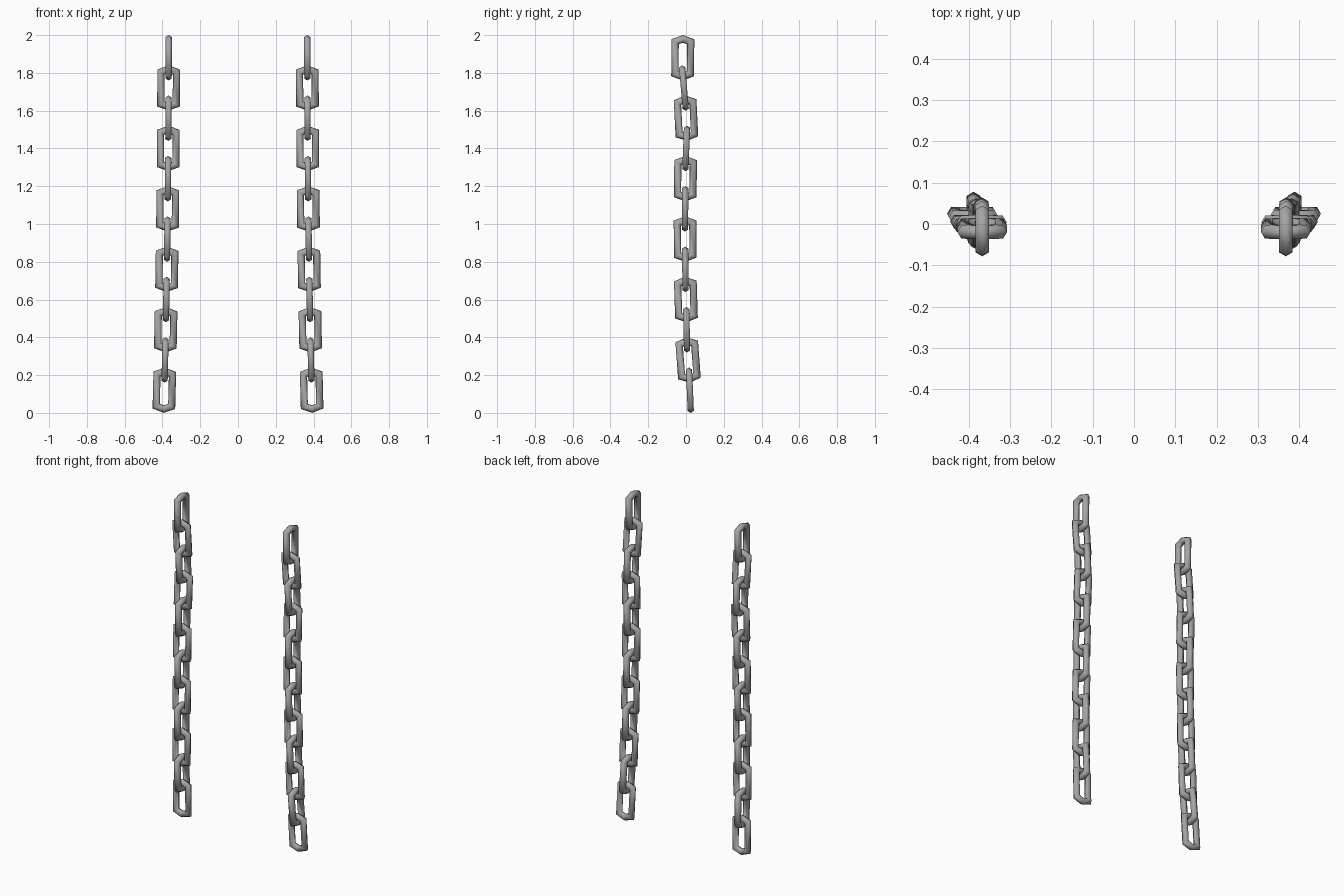
import bpy, bmesh, math
from mathutils import Matrix, Vector

cube = bpy.data.objects.get("Cube")
if cube:
    bpy.data.objects.remove(cube)

STEP = 0.16      # distance between neighbouring links
HALF = 0.12      # half height of a link
TUBE = 0.019     # radius of the rod
SIDES = 6

steel = bpy.data.materials.new("grey steel")
steel.use_nodes = True
grey = (0.38, 0.38, 0.38, 1)
steel.diffuse_color = grey
steel.node_tree.nodes["Principled BSDF"].inputs["Base Color"].default_value = grey


def make_link_mesh():
    """Six-cornered ring of mitred rod, standing in the local xz plane."""
    w, k, tip = 0.041, 0.085, 0.1
    path = [Vector(p) for p in ((0, 0, tip), (w, 0, k), (w, 0, -k),
                                (0, 0, -tip), (-w, 0, -k), (-w, 0, k))]
    across = Vector((0, 1, 0))
    bm = bmesh.new()
    rings = []
    for i, p in enumerate(path):
        before = (path[i - 1] - p).normalized()
        after = (path[(i + 1) % len(path)] - p).normalized()
        outward = -(before + after).normalized()
        miter = 1 / math.sin(before.angle(after) / 2)
        ring = []
        for s in range(SIDES):
            a = math.tau * s / SIDES
            offset = outward * math.cos(a) * miter + across * math.sin(a)
            ring.append(bm.verts.new(p + offset * TUBE))
        rings.append(ring)
    for i, ring in enumerate(rings):
        other = rings[(i + 1) % len(rings)]
        for s in range(SIDES):
            t = (s + 1) % SIDES
            bm.faces.new((ring[s], ring[t], other[t], other[s]))
    bmesh.ops.recalc_face_normals(bm, faces=bm.faces)
    for f in bm.faces:
        f.smooth = True
    mesh = bpy.data.meshes.new("chain_link")
    bm.to_mesh(mesh)
    bm.free()
    mesh.materials.append(steel)
    return mesh


# Sway of the joints in y, from the top down
sway = [-0.016, -0.018, -0.004, 0.004, -0.002, -0.004, -0.005,
        -0.004, -0.003, 0.002, 0.005, 0.017, 0.024]
count = len(sway) - 1
link_mesh = make_link_mesh()


def joint(i, side):
    x = 0.367 + 0.025 * (i / count) ** 2
    return Vector((side * x, sway[i], 2 - HALF + STEP / 2 - STEP * i))


# Two mirrored chains, every second link turned a quarter
for side, name in ((1, "left"), (-1, "right")):
    for i in range(count):
        top, bottom = joint(i, side), joint(i + 1, side)
        up = (top - bottom).normalized()
        lean = Vector((0, 0, 1)).rotation_difference(up).to_matrix().to_4x4()
        turn = Matrix.Rotation(math.pi / 2 * ((i + 1) % 2), 4, "Z")
        link = bpy.data.objects.new(f"{name}_chain_link_{i + 1}", link_mesh)
        link.matrix_world = Matrix.Translation((top + bottom) / 2) @ lean @ turn
        bpy.context.collection.objects.link(link)
